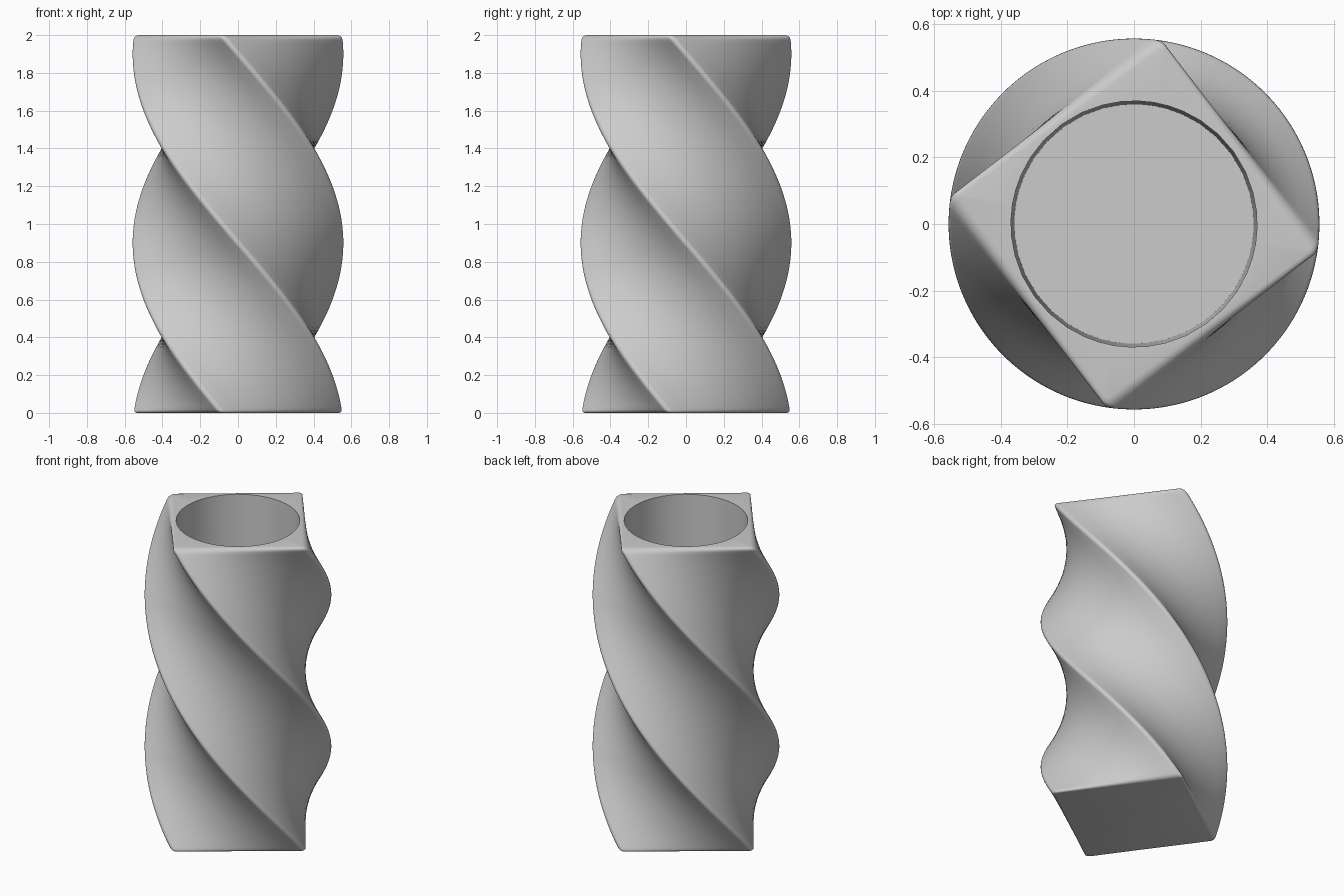
import bpy, bmesh
from math import sin, cos, pi, radians, atan2

if "Cube" in bpy.data.objects:
    bpy.data.objects.remove(bpy.data.objects["Cube"])

HALF, CORNER, HEIGHT = 0.404, 0.033, 2.0   # square half-width, corner radius, height
ARC, SIDE, LAYERS = 6, 10, 110


def section(inset):
    """Rounded-square outline, counter-clockwise, with subdivided sides."""
    r = max(CORNER - inset, 0.012)
    c = HALF - inset - r
    pts = []
    for k in range(4):
        mid = radians(45 + 90 * k)
        cx, cy = c * 2 ** 0.5 * cos(mid), c * 2 ** 0.5 * sin(mid)
        for i in range(ARC + 1):
            a = mid + (i / ARC - 0.5) * pi / 2
            pts.append((cx + r * cos(a), cy + r * sin(a)))
        x0, y0 = pts[-1]
        a = mid + pi / 4
        for i in range(1, SIDE):       # run along the next flat side
            d = 2 * c * i / SIDE
            pts.append((x0 - sin(a - pi / 2 + pi / 2) * d, y0 + cos(a) * d))
    return pts


def twist(pts, z):
    t = radians(-135 - (z - 0.9) * 90)
    return [(x * cos(t) - y * sin(t), x * sin(t) + y * cos(t), z) for x, y in pts]


def circle(radius, z, ref):
    return [(radius * cos(atan2(y, x)), radius * sin(atan2(y, x)), z) for x, y, _ in ref]


# Outer wall: rounded bottom edge, twisted body, rounded top edge
B, T = 0.018, 0.026
profile = [(B * (1 - sin(i * pi / 8)), B * (1 - cos(i * pi / 8))) for i in range(4)]
profile += [(0, B + (HEIGHT - T - B) * i / LAYERS) for i in range(LAYERS + 1)]
profile += [(T * (1 - cos(i * pi / 8)), HEIGHT - T + T * sin(i * pi / 8)) for i in range(1, 5)]
rings = [twist(section(d), z) for d, z in profile]

# Round bore with a closed floor
rim = rings[-1]
rings += [circle(0.37, HEIGHT, rim), circle(0.365, 1.0, rim), circle(0.36, 0.06, rim)]

bm = bmesh.new()
loops = [[bm.verts.new(p) for p in ring] for ring in rings]
n = len(loops[0])
for lo, hi in zip(loops, loops[1:]):
    for i in range(n):
        j = (i + 1) % n
        bm.faces.new((lo[i], lo[j], hi[j], hi[i]))
bm.faces.new(loops[0][::-1])
bm.faces.new(loops[-1])
bmesh.ops.recalc_face_normals(bm, faces=bm.faces)

mesh = bpy.data.meshes.new("twisted_vase")
bm.to_mesh(mesh)
bm.free()
vase = bpy.data.objects.new("twisted_vase", mesh)
bpy.context.collection.objects.link(vase)
bpy.context.view_layer.objects.active = vase
vase.select_set(True)
bpy.ops.object.shade_smooth_by_angle(angle=radians(40))
